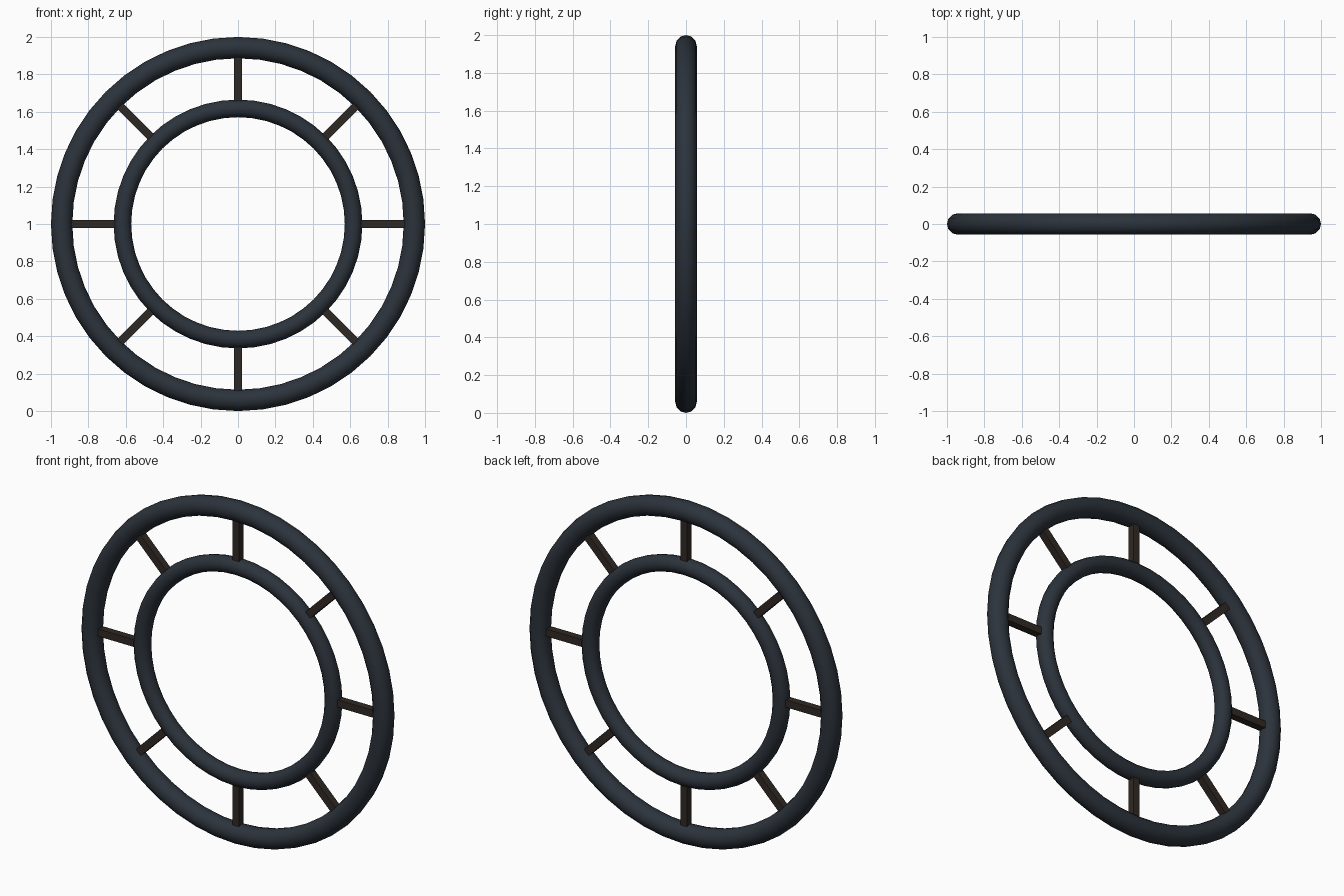
import bpy, math
from mathutils import Matrix, Vector

if "Cube" in bpy.data.objects:
    bpy.data.objects.remove(bpy.data.objects["Cube"])

CENTRE = Vector((0, 0, 1))


def material(name, rgb):
    m = bpy.data.materials.new(name)
    m.diffuse_color = (*rgb, 1)
    m.use_nodes = True
    m.node_tree.nodes["Principled BSDF"].inputs["Base Color"].default_value = m.diffuse_color
    return m


ring_mat = material("dark_blue_grey", (0.025, 0.033, 0.044))
spoke_mat = material("dark_brown", (0.030, 0.022, 0.017))


def ring(name, inner, outer):
    bpy.ops.mesh.primitive_torus_add(
        major_radius=(inner + outer) / 2, minor_radius=(outer - inner) / 2,
        major_segments=48, minor_segments=12,
        location=CENTRE, rotation=(math.pi / 2, 0, 0))
    ob = bpy.context.object
    ob.name = name
    ob.data.materials.append(ring_mat)
    bpy.ops.object.shade_smooth_by_angle(angle=math.radians(40))


# Two concentric upright rings
ring("outer_ring", 0.886, 1.0)
ring("inner_ring", 0.571, 0.665)

# Eight square bars joining the rings
R0, R1, W = 0.61, 0.92, 0.043
for i in range(8):
    a = i * math.pi / 4
    bpy.ops.mesh.primitive_cube_add(size=1)
    ob = bpy.context.object
    ob.name = f"spoke_{i + 1}"
    ob.matrix_world = (Matrix.Translation(CENTRE) @ Matrix.Rotation(a, 4, 'Y')
                       @ Matrix.Translation(((R0 + R1) / 2, 0, 0))
                       @ Matrix.Diagonal((R1 - R0, W, W, 1)))
    ob.data.materials.append(spoke_mat)
